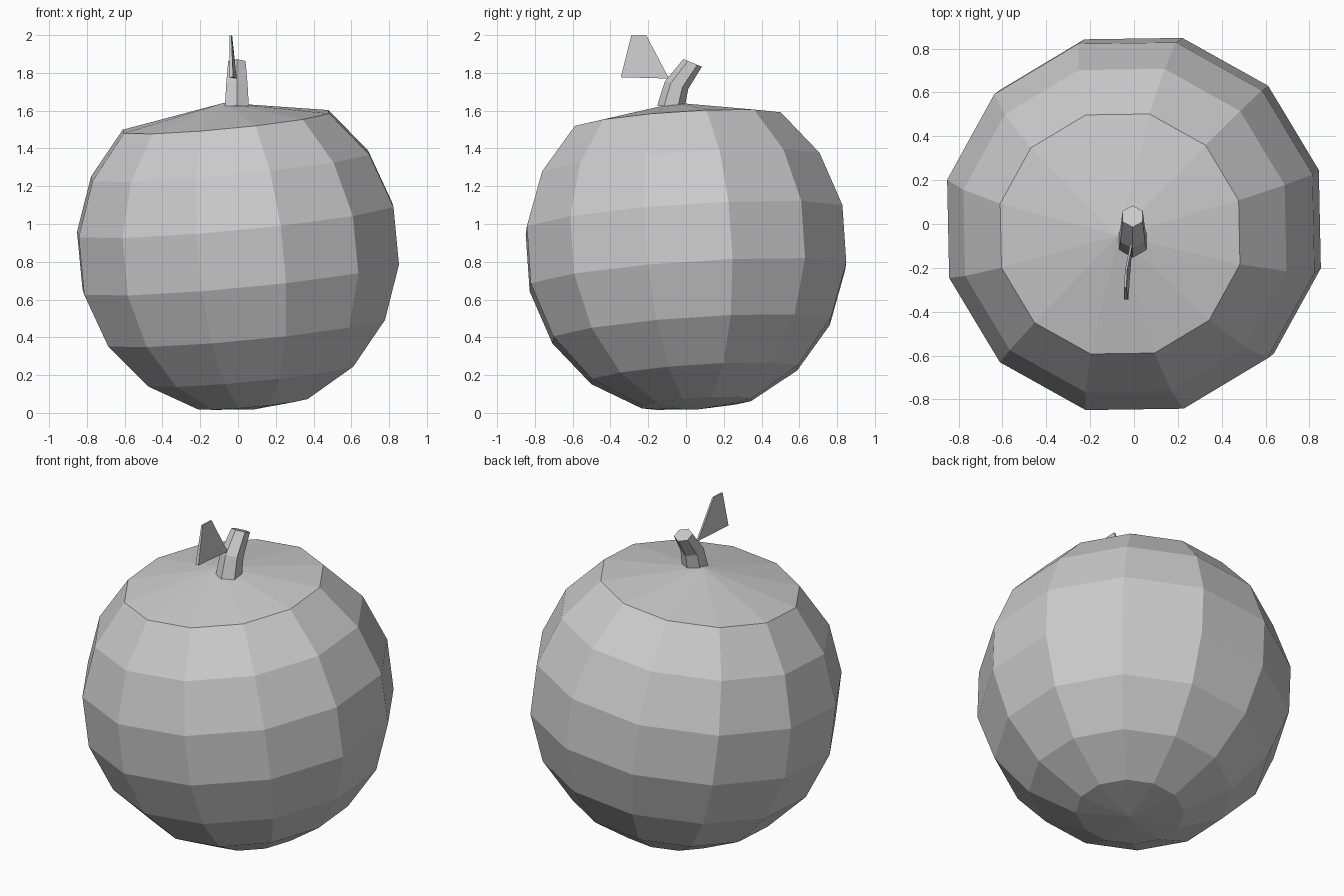
import bpy, bmesh, math
from mathutils import Vector, Matrix

if "Cube" in bpy.data.objects:
    bpy.data.objects.remove(bpy.data.objects["Cube"])


def make_object(name, bm):
    bmesh.ops.recalc_face_normals(bm, faces=bm.faces)
    mesh = bpy.data.meshes.new(name)
    bm.to_mesh(mesh)
    bm.free()
    obj = bpy.data.objects.new(name, mesh)
    bpy.context.collection.objects.link(obj)
    return obj


def bridge(bm, a, b):
    n = len(a)
    for i in range(n):
        bm.faces.new((a[i], a[(i + 1) % n], b[(i + 1) % n], b[i]))


def fan(bm, ring, tip):
    for i in range(len(ring)):
        bm.faces.new((ring[i], ring[(i + 1) % len(ring)], tip))


# Fruit body: 12-sided sphere, rings every 20 degrees, leaning axis, shallow cone top
SIDES, R, PHASE = 12, 0.88, math.radians(16)
axis = Vector((-0.095, -0.068, 1)).normalized()
lean = Matrix.Translation((0, 0, 0.872)) @ Vector((0, 0, 1)).rotation_difference(axis).to_matrix().to_4x4()

bm = bmesh.new()
rings = []
for deg in range(40, 161, 20):
    r, z = R * math.sin(math.radians(deg)), R * math.cos(math.radians(deg))
    rings.append([bm.verts.new(lean @ Vector((r * math.cos(PHASE + math.tau * i / SIDES),
                                              r * math.sin(PHASE + math.tau * i / SIDES), z)))
                  for i in range(SIDES)])
for a, b in zip(rings, rings[1:]):
    bridge(bm, a, b)
fan(bm, rings[0], bm.verts.new(lean @ Vector((0, 0, 0.775))))
fan(bm, rings[-1], bm.verts.new(lean @ Vector((0, 0, -0.86))))
make_object("fruit_body", bm)

# Stem: bent six-sided tube (centre y, centre z, radius, forward tilt in degrees)
bm = bmesh.new()
rings = []
for y, z, r, tilt in ((-0.08, 1.62, 0.073, 5), (-0.05, 1.735, 0.065, 18), (0.035, 1.853, 0.053, 22)):
    place = Matrix.Translation((-0.006, y, z)) @ Matrix.Rotation(-math.radians(tilt), 4, 'X')
    rings.append([bm.verts.new(place @ Vector((r * math.cos(math.radians(30 + 60 * i)),
                                               r * math.sin(math.radians(30 + 60 * i)), 0)))
                  for i in range(6)])
for a, b in zip(rings, rings[1:]):
    bridge(bm, a, b)
bm.faces.new(rings[0])
bm.faces.new(rings[-1])
make_object("stem", bm)

# Leaf: thin four-cornered blade standing beside the stem
bm = bmesh.new()
blade = [(-0.012, -0.09, 1.77), (-0.036, -0.345, 1.777), (-0.04, -0.29, 1.998), (-0.036, -0.21, 1.998)]
widths = (0.005, 0.010, 0.005, 0.005)
left = [bm.verts.new((x - w, y, z)) for (x, y, z), w in zip(blade, widths)]
right = [bm.verts.new((x + w, y, z)) for (x, y, z), w in zip(blade, widths)]
bridge(bm, left, right)
bm.faces.new(left)
bm.faces.new(right)
make_object("leaf", bm)
